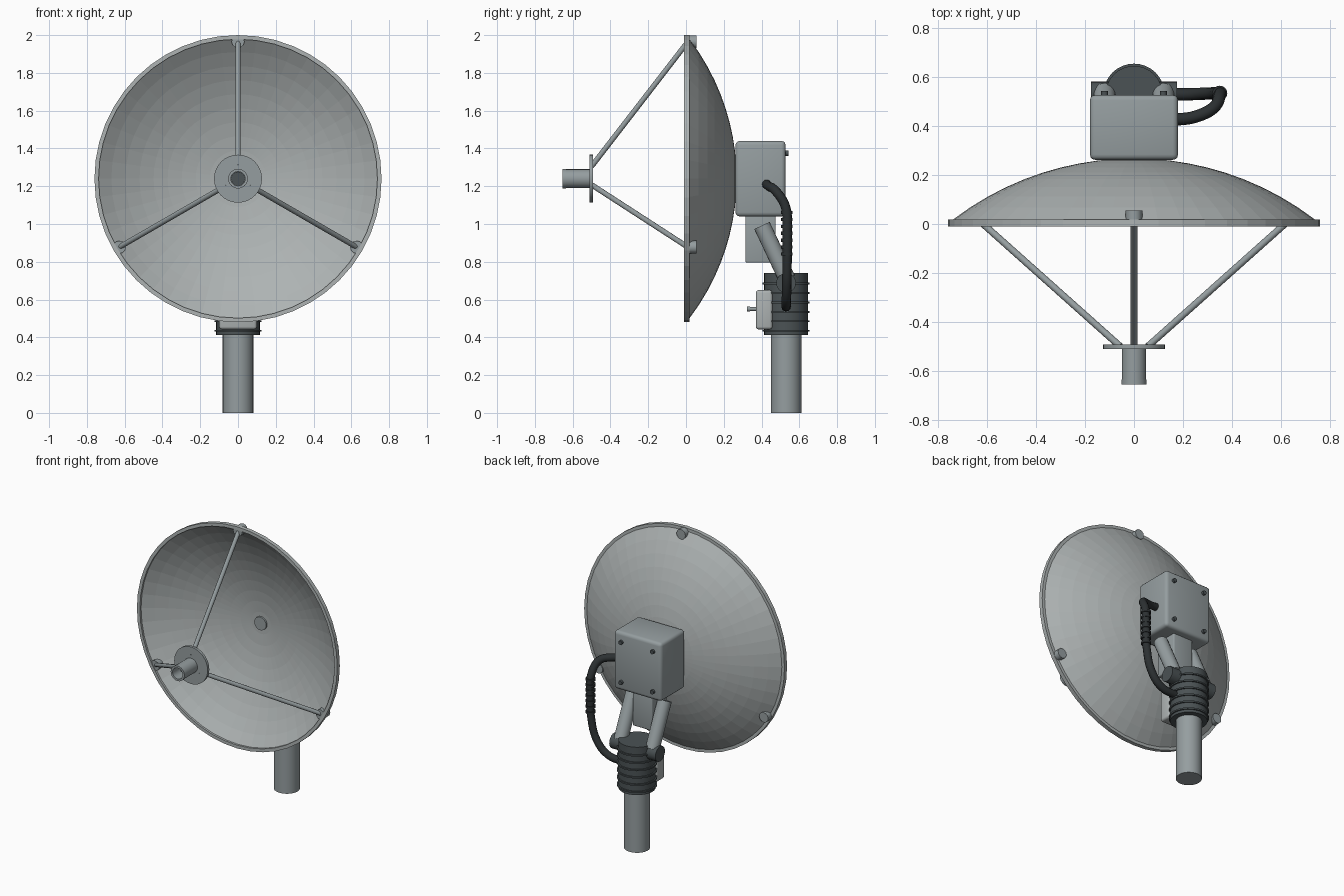
import bpy, bmesh, math
from mathutils import Vector, Matrix

if "Cube" in bpy.data.objects:
    bpy.data.objects.remove(bpy.data.objects["Cube"])

CZ = 1.24      # dish axis height
PY = 0.53      # mast y position


def material(name, c):
    m = bpy.data.materials.new(name)
    m.diffuse_color = (*c, 1)
    m.use_nodes = True
    m.node_tree.nodes["Principled BSDF"].inputs["Base Color"].default_value = m.diffuse_color
    return m


dark = material("dark_grey", (0.07, 0.085, 0.09))
black = material("rubber", (0.025, 0.03, 0.032))
grey = material("steel_grey", (0.30, 0.34, 0.35))
light = material("light_grey", (0.42, 0.45, 0.45))


def finish(name, bm, mat, smooth=True):
    bmesh.ops.recalc_face_normals(bm, faces=bm.faces)
    me = bpy.data.meshes.new(name)
    bm.to_mesh(me)
    bm.free()
    ob = bpy.data.objects.new(name, me)
    bpy.context.collection.objects.link(ob)
    me.materials.append(mat)
    if smooth:
        bpy.ops.object.select_all(action='DESELECT')
        ob.select_set(True)
        bpy.context.view_layer.objects.active = ob
        bpy.ops.object.shade_smooth_by_angle(angle=math.radians(35))
    return ob


def rod(name, a, b, r, mat, n=20):
    a, b = Vector(a), Vector(b)
    d = b - a
    bm = bmesh.new()
    m = Matrix.Translation((a + b) / 2) @ d.to_track_quat('Z', 'Y').to_matrix().to_4x4()
    bmesh.ops.create_cone(bm, cap_ends=True, segments=n, radius1=r, radius2=r,
                          depth=d.length, matrix=m)
    return finish(name, bm, mat)


def box(name, lo, hi, mat, bev):
    lo, hi = Vector(lo), Vector(hi)
    bm = bmesh.new()
    bmesh.ops.create_cube(bm, size=1, matrix=Matrix.Translation((lo + hi) / 2)
                          @ Matrix.Diagonal((*(hi - lo), 1)))
    bmesh.ops.bevel(bm, geom=bm.edges[:], offset=bev, segments=3, profile=0.5, affect='EDGES')
    return finish(name, bm, mat)


def lathe(name, prof, mat, origin, axis, n=48, smooth=True):
    """Spin closed (radius, height) profile around the y or z axis."""
    bm = bmesh.new()
    rings = []
    for i in range(n):
        t = 2 * math.pi * i / n
        ring = []
        for r, h in prof:
            c, s = r * math.cos(t), r * math.sin(t)
            p = (c, h, s) if axis == 'Y' else (c, s, h)
            ring.append(bm.verts.new(Vector(p) + Vector(origin)))
        rings.append(ring)
    k = len(prof)
    for i in range(n):
        a, b = rings[i], rings[(i + 1) % n]
        for j in range(k):
            bm.faces.new((a[j], a[(j + 1) % k], b[(j + 1) % k], b[j]))
    bmesh.ops.remove_doubles(bm, verts=bm.verts, dist=1e-5)
    return finish(name, bm, mat, smooth)


# Reflector: thin spherical shell with a flat rim band
R, N = 1.22, 10
def bowl(r, back):
    return back - R + math.sqrt(R * R - r * r)
radii = [0.745 * i / N for i in range(N + 1)]
outer = [(r, bowl(r, 0.268)) for r in radii]
inner = [(r, bowl(r, 0.253)) for r in reversed(radii)]
lathe("dish_reflector", outer + inner, light, (0, 0, CZ), 'Y', 48, False)
lathe("dish_rim", [(0.76, -0.01), (0.76, 0.018), (0.738, 0.018), (0.738, -0.01)],
      light, (0, 0, CZ), 'Y', 48, False)
rod("dish_centre_cap", (0, 0.24, CZ), (0, 0.27, CZ), 0.045, grey)

# Feed horn: disc plate and hollow tube
rod("feed_plate", (0, -0.51, CZ), (0, -0.492, CZ), 0.127, grey, 32)
lathe("feed_tube", [(0.05, -0.5), (0.05, -0.635), (0.052, -0.635), (0.052, -0.655),
                    (0.038, -0.655), (0.038, -0.56), (0, -0.56), (0, -0.5)],
      grey, (0, 0, CZ), 'Y', 24)
rod("feed_throat", (0, -0.575, CZ), (0, -0.555, CZ), 0.037, dark)

# Three feed struts with rim lugs
for i, deg in enumerate((90, 210, 330)):
    c, s = math.cos(math.radians(deg)), math.sin(math.radians(deg))
    rod(f"feed_strut_{i}", (0.065 * c, -0.5, CZ + 0.065 * s),
        (0.725 * c, 0.01, CZ + 0.725 * s), 0.014, grey, 12)
    rod(f"strut_lug_{i}", (0.725 * c, -0.005, CZ + 0.725 * s),
        (0.725 * c, 0.055, CZ + 0.725 * s), 0.034, grey, 12)

# Electronics housing with cover bolts, bracket below
box("rear_housing", (-0.18, 0.262, 1.04), (0.18, 0.527, 1.44), grey, 0.022)
for sx in (-1, 1):
    for z in (1.10, 1.375):
        rod("housing_bolt", (0.12 * sx, 0.52, z), (0.12 * sx, 0.543, z), 0.014, dark, 12)
box("neck_bracket", (-0.075, 0.315, 0.795), (0.075, 0.475, 1.06), grey, 0.008)

# Mast, ribbed collar and pivot
rod("mast", (0, PY, 0), (0, PY, 0.45), 0.081, grey, 32)
rod("mast_collar", (0, PY, 0.412), (0, PY, 0.74), 0.116, dark, 32)
for i in range(6):
    z = 0.435 + i * 0.05
    rod("collar_rib", (0, PY, z - 0.005), (0, PY, z + 0.005), 0.125, dark, 32)
rod("pivot_bar", (-0.175, PY, 0.688), (0.175, PY, 0.688), 0.052, dark, 20)
for sx in (-1, 1):
    rod("tilt_arm", (0.12 * sx, 0.402, 0.992), (0.12 * sx, 0.535, 0.71), 0.045, grey, 20)

# Control box with knob
box("control_box", (-0.10, 0.37, 0.442), (0.10, 0.458, 0.65), light, 0.015)
rod("control_shaft", (0, 0.335, 0.55), (0, 0.38, 0.55), 0.01, grey, 12)
rod("control_knob", (0, 0.322, 0.55), (0, 0.34, 0.55), 0.014, grey, 12)

# Cable loop from housing to collar
path = [(0.16, 0.425, 1.212), (0.25, 0.438, 1.20), (0.325, 0.475, 1.175),
        (0.35, 0.527, 1.09), (0.352, 0.535, 0.95), (0.345, 0.535, 0.80),
        (0.30, 0.533, 0.65), (0.22, 0.53, 0.575), (0.10, 0.53, 0.56)]
cu = bpy.data.curves.new("cable", 'CURVE')
cu.dimensions = '3D'
cu.bevel_depth = 0.025
cu.bevel_resolution = 3
cu.use_fill_caps = True
cu.resolution_u = 6
sp = cu.splines.new('BEZIER')
sp.bezier_points.add(len(path) - 1)
for p, co in zip(sp.bezier_points, path):
    p.co = co
    p.handle_left_type = p.handle_right_type = 'AUTO'
cu.materials.append(black)
bpy.context.collection.objects.link(bpy.data.objects.new("cable", cu))
for i in range(7):
    z = 0.84 + i * 0.037
    rod("cable_sleeve_rib", (0.35, 0.534, z - 0.008), (0.35, 0.534, z + 0.008), 0.031, black, 16)
